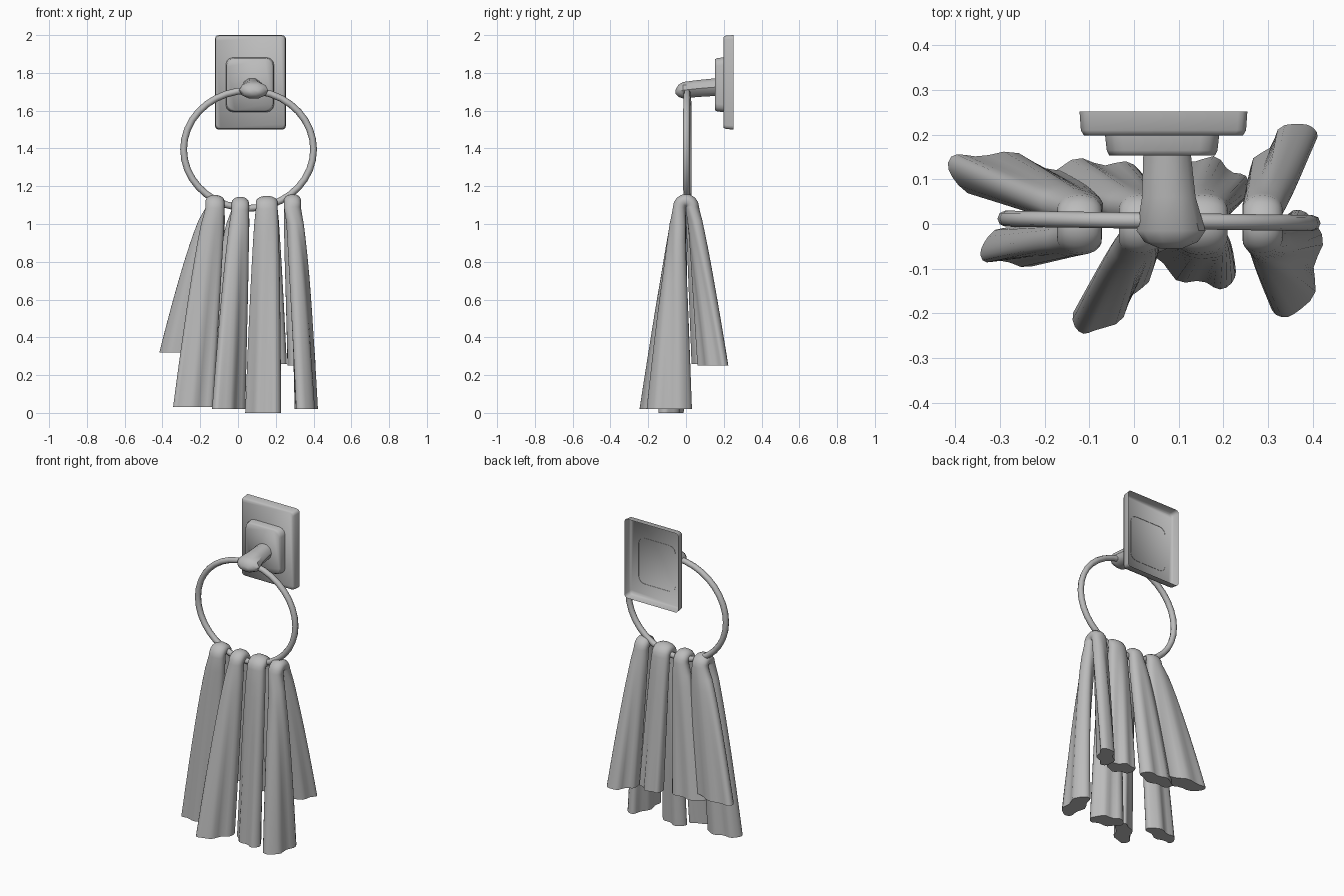
import bpy, bmesh, math
from mathutils import Vector

cube = bpy.data.objects.get("Cube")
if cube:
    bpy.data.objects.remove(cube)

grey = bpy.data.materials.new("plain_grey")
grey.use_nodes = True
COLOUR = (0.5, 0.5, 0.5, 1)
grey.diffuse_color = COLOUR
grey.node_tree.nodes["Principled BSDF"].inputs["Base Color"].default_value = COLOUR


def loft(name, rings, cap_start=True, cap_end=True, closed=False, angle=40):
    """Skin a list of equal rings of points into one object."""
    bm = bmesh.new()
    rows = [[bm.verts.new(p) for p in ring] for ring in rings]
    n = len(rows[0])
    pairs = list(zip(rows, rows[1:]))
    if closed:
        pairs.append((rows[-1], rows[0]))
    for a, b in pairs:
        for i in range(n):
            j = (i + 1) % n
            bm.faces.new((a[i], a[j], b[j], b[i]))
    if cap_start and not closed:
        bm.faces.new(rows[0])
    if cap_end and not closed:
        bm.faces.new(rows[-1])
    bmesh.ops.recalc_face_normals(bm, faces=bm.faces)
    mesh = bpy.data.meshes.new(name)
    bm.to_mesh(mesh)
    bm.free()
    mesh.materials.append(grey)
    obj = bpy.data.objects.new(name, mesh)
    bpy.context.collection.objects.link(obj)
    bpy.ops.object.select_all(action='DESELECT')
    obj.select_set(True)
    bpy.context.view_layer.objects.active = obj
    bpy.ops.object.shade_smooth_by_angle(angle=math.radians(angle))
    return obj


def oval(centre, u, v, n=16):
    return [centre + u * math.cos(k * math.tau / n) + v * math.sin(k * math.tau / n)
            for k in range(n)]


def rounded_rect(cx, cz, hx, hz, r, y):
    """Rectangle in the xz plane with rounded corners."""
    points = []
    for q, (sx, sz) in enumerate([(1, 1), (-1, 1), (-1, -1), (1, -1)]):
        for k in range(4):
            a = math.radians(90 * q + 30 * k)
            points.append(Vector((cx + sx * (hx - r) + r * math.cos(a), y,
                                  cz + sz * (hz - r) + r * math.sin(a))))
    return points


# Wall plate: a shell open at the back
loft("wall_plate", [rounded_rect(0.066, 1.75, 0.188 - d, 0.25 - d, 0.02, y)
                    for y, d in [(0.252, 0), (0.21, 0.003), (0.198, 0.01)]],
     cap_start=False, angle=60)

# Raised inner plate
loft("inner_plate", [rounded_rect(0.063, 1.737, 0.128 - d, 0.145 - d, 0.04, y)
                     for y, d in [(0.2, 0), (0.165, 0.004), (0.153, 0.01)]],
     cap_start=False, angle=60)

# Post with a flared knob: y, x, z, half width, half height
post = [(0.16, 0.074, 1.725, 0.053, 0.049), (0.06, 0.078, 1.717, 0.06, 0.047),
        (-0.015, 0.083, 1.708, 0.077, 0.046), (-0.04, 0.083, 1.705, 0.06, 0.034),
        (-0.055, 0.083, 1.7, 0.025, 0.012)]
loft("post", [oval(Vector((x, y, z)), Vector((rx, 0, 0)), Vector((0, 0, rz)), 10)
              for y, x, z, rx, rz in post])

# Hanging ring, slightly wider than tall
rings = []
for k in range(36):
    a = k * math.tau / 36
    out = Vector((math.cos(a), 0, math.sin(a)))
    mid = Vector((0.056 + 0.344 * out.x, 0.007 - 0.005 * out.x, 1.395 + 0.312 * out.z))
    rings.append(oval(mid, out * 0.018, Vector((0, 0.018, 0)), 8))
loft("hanging_ring", rings, closed=True, angle=60)

BEND = 0.033      # radius of the turn over the ring
THICK = 0.036     # half thickness at the turn
SIDES = 28        # points round a fold


def body(a):
    """Rounded-box profile across the cloth."""
    return math.copysign(abs(math.sin(a)) ** 0.85, math.sin(a))


def leg(x, z, half, side, end, phase, ease):
    """Rings from the turn down to a hem; side is -1 for front, 1 for back."""
    bx, by, bz, ux, uy, b = end
    out = []
    steps = 12
    for s in range(1, steps + 1):
        t = s / steps
        drift = t ** ease                        # sideways sweep of the cloth
        spread = t ** 0.65                       # cloth widens early
        c = Vector((x, side * BEND, z)).lerp(Vector((bx, by, bz)), drift)
        c.z = z + (bz - z) * t
        u = Vector((half, 0, 0)).lerp(Vector((ux, uy, 0)), spread)
        d = u.normalized()
        v = Vector((d.y, -d.x, 0)) * -side
        thick = THICK + (b - THICK) * spread
        ring = []
        for k in range(SIDES):
            a = k * math.tau / SIDES
            flute = 0.009 * t * math.cos(2 * math.pi * math.cos(a) + phase)
            ring.append(c + u * math.cos(a) + v * (body(a) * thick + flute))
        out.append(ring)
    return out


def towel_fold(name, x, z, half, front, back, phase, ease=0.88):
    """One gathered fold: back leg, turn over the ring, front leg."""
    arch = []
    for s in range(9):
        turn = math.pi * s / 8
        radial = Vector((0, math.cos(turn), math.sin(turn)))
        mid = Vector((x, 0, z)) + radial * BEND
        angles = [k * math.tau / SIDES for k in range(SIDES)]
        arch.append([mid + Vector((half * math.cos(a), 0, 0)) + radial * body(a) * THICK
                     for a in angles])
    rings = (leg(x, z, half, 1, back, phase, 0.88)[::-1] + arch
             + leg(x, z, half, -1, front, phase, ease))
    loft(name, rings, angle=60)


# Towel folds; each hem is x, y, z, half-width direction x and y, half thickness
towel_fold("towel_fold_far_right", -0.122, 1.085, 0.05,
           (-0.238, -0.045, 0.03, 0.107, 0.018, 0.043),
           (-0.27, 0.1, 0.32, 0.148, -0.03, 0.052), 0.5)
towel_fold("towel_fold_mid_right", 0.012, 1.075, 0.046,
           (-0.048, -0.155, 0.02, 0.073, 0.088, 0.047),
           (-0.09, 0.094, 0.28, 0.115, 0, 0.047), 2)
towel_fold("towel_fold_mid_left", 0.152, 1.08, 0.058,
           (0.135, -0.08, 0.0, 0.093, -0.035, 0.05),
           (0.175, 0.092, 0.26, 0.078, -0.03, 0.05), 1)
towel_fold("towel_fold_far_left", 0.288, 1.09, 0.045,
           (0.36, -0.09, 0.02, 0.02, 0.12, 0.052),
           (0.333, 0.147, 0.25, 0.062, 0.074, 0.046), 3, ease=0.65)
